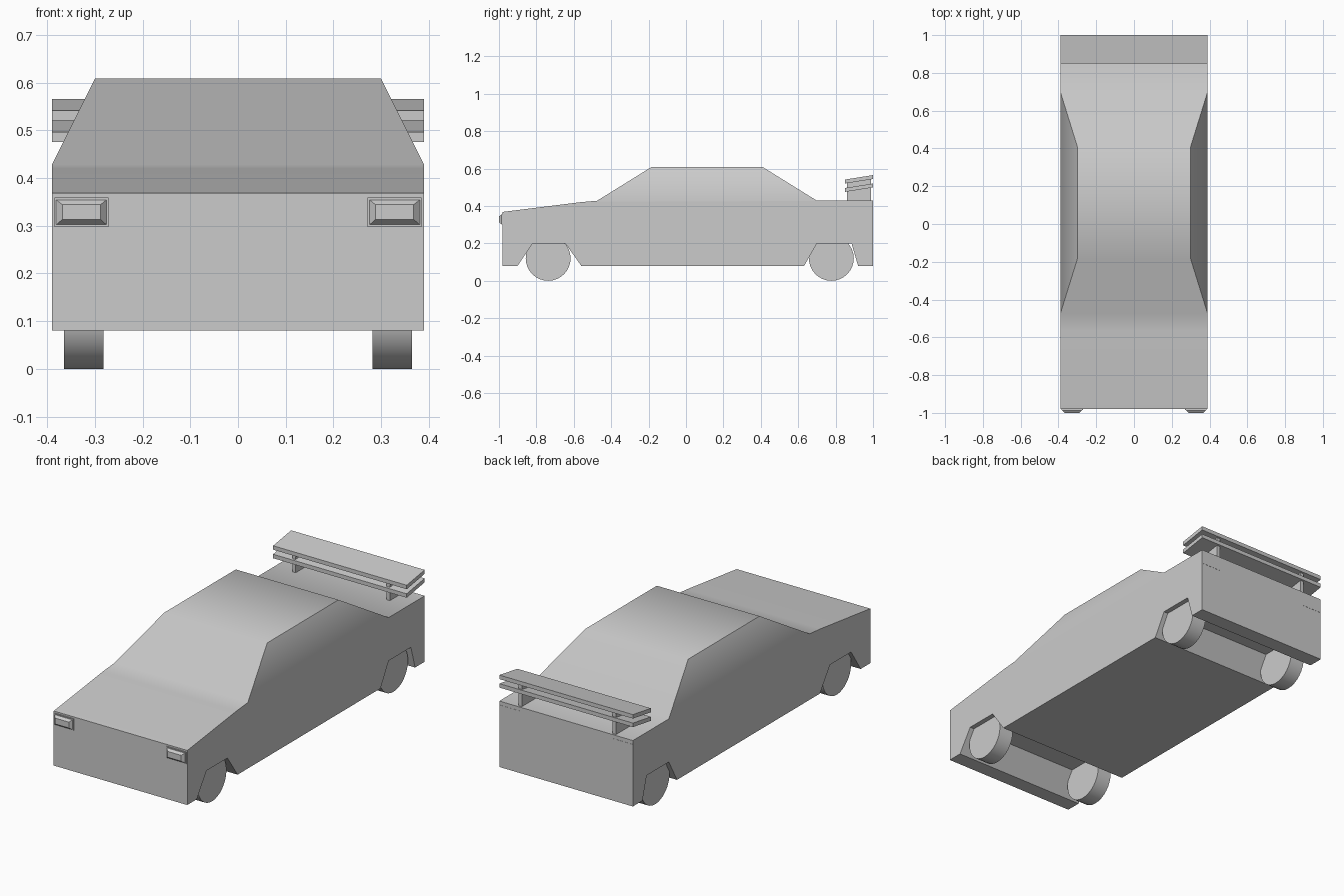
import bpy, bmesh, math

if "Cube" in bpy.data.objects:
    bpy.data.objects.remove(bpy.data.objects["Cube"])


def finish(bm, name, smooth=None):
    bmesh.ops.recalc_face_normals(bm, faces=bm.faces)
    mesh = bpy.data.meshes.new(name)
    bm.to_mesh(mesh)
    bm.free()
    ob = bpy.data.objects.new(name, mesh)
    bpy.context.collection.objects.link(ob)
    if smooth:
        bpy.ops.object.select_all(action='DESELECT')
        ob.select_set(True)
        bpy.context.view_layer.objects.active = ob
        bpy.ops.object.shade_smooth_by_angle(angle=math.radians(smooth))
    return ob


def prism(name, profile, x0, x1):
    """Extrude a (y, z) profile from x0 to x1."""
    bm = bmesh.new()
    face = bm.faces.new([bm.verts.new((x0, y, z)) for y, z in profile])
    ext = bmesh.ops.extrude_face_region(bm, geom=[face])
    moved = [v for v in ext['geom'] if isinstance(v, bmesh.types.BMVert)]
    bmesh.ops.translate(bm, verts=moved, vec=(x1 - x0, 0, 0))
    return finish(bm, name)


def loft(name, rings):
    """Closed solid through rectangles given as (y, x0, x1, z0, z1)."""
    bm = bmesh.new()
    loops = [[bm.verts.new(p) for p in
              ((x0, y, z0), (x1, y, z0), (x1, y, z1), (x0, y, z1))]
             for y, x0, x1, z0, z1 in rings]
    for a, b in zip(loops, loops[1:]):
        for i in range(4):
            j = (i + 1) % 4
            bm.faces.new((a[i], a[j], b[j], b[i]))
    bm.faces.new(loops[0])
    bm.faces.new(loops[-1])
    return finish(bm, name)


# Car body: lower outline with wheel arches, plus a cabin that narrows to the roof
W, ROOF_W, BELT, ROOF = 0.39, 0.30, 0.428, 0.608
under = [(1.0, 0.08), (0.92, 0.08), (0.885, 0.20), (0.70, 0.20), (0.632, 0.08),
         (-0.56, 0.08), (-0.645, 0.20), (-0.82, 0.20), (-0.90, 0.08), (-0.98, 0.08)]
hood = [(-0.98, 0.368), (-0.565, 0.42), (-0.475, BELT)]
roof = [(-0.185, ROOF), (0.41, ROOF)]
tail = [(0.70, BELT), (1.0, BELT)]

bm = bmesh.new()
sides = []
for s in (1, -1):
    make = lambda pts, w: [bm.verts.new((s * w, y, z)) for y, z in pts]
    u, h, r, t = make(under, W), make(hood, W), make(roof, ROOF_W), make(tail, W)
    bm.faces.new(u + h + t)                      # door side
    bm.faces.new((h[-1], r[0], r[1], t[0]))      # side window slope
    sides.append(u + h + r + t)
right, left = sides
for i in range(len(right)):
    j = (i + 1) % len(right)
    bm.faces.new((right[i], right[j], left[j], left[i]))
finish(bm, "car_body", 35)

# Wheels
for label, y in (("front", -0.737), ("rear", 0.777)):
    for side, s in (("right", 1), ("left", -1)):
        bpy.ops.mesh.primitive_cylinder_add(
            vertices=32, radius=0.12, depth=0.083,
            location=(s * 0.323, y, 0.12), rotation=(0, math.pi / 2, 0))
        bpy.context.object.name = f"{label}_{side}_wheel"
        bpy.ops.object.shade_smooth_by_angle(angle=math.radians(30))

for side, s in (("right", 1), ("left", -1)):
    # Headlights: thin surround and bevelled lens
    loft(f"{side}_headlight_surround",
         [(y, s * 0.271, s * 0.385, 0.297, 0.359) for y in (-0.97, -0.984)])
    loft(f"{side}_headlight_lens",
         [(-0.98, s * 0.276, s * 0.381, 0.302, 0.354),
          (-0.987, s * 0.276, s * 0.381, 0.302, 0.354),
          (-1.0, s * 0.288, s * 0.368, 0.313, 0.344)])
    # Tail lights, almost flush with the rear panel
    loft(f"{side}_tail_light",
         [(y, s * 0.272, s * 0.388, 0.35, 0.408) for y in (0.98, 1.001)])
    # Upright plates that carry the rear wing
    prism(f"{side}_wing_support",
          [(0.86, 0.42), (0.99, 0.42), (0.99, 0.55), (0.86, 0.53)],
          s * 0.265, s * 0.285)

# Rear wing: two tilted slats
for name, z in (("upper_wing_slat", 0.52), ("lower_wing_slat", 0.475)):
    prism(name, [(0.85, z), (1.0, z + 0.024), (1.0, z + 0.045), (0.85, z + 0.021)], -W, W)
